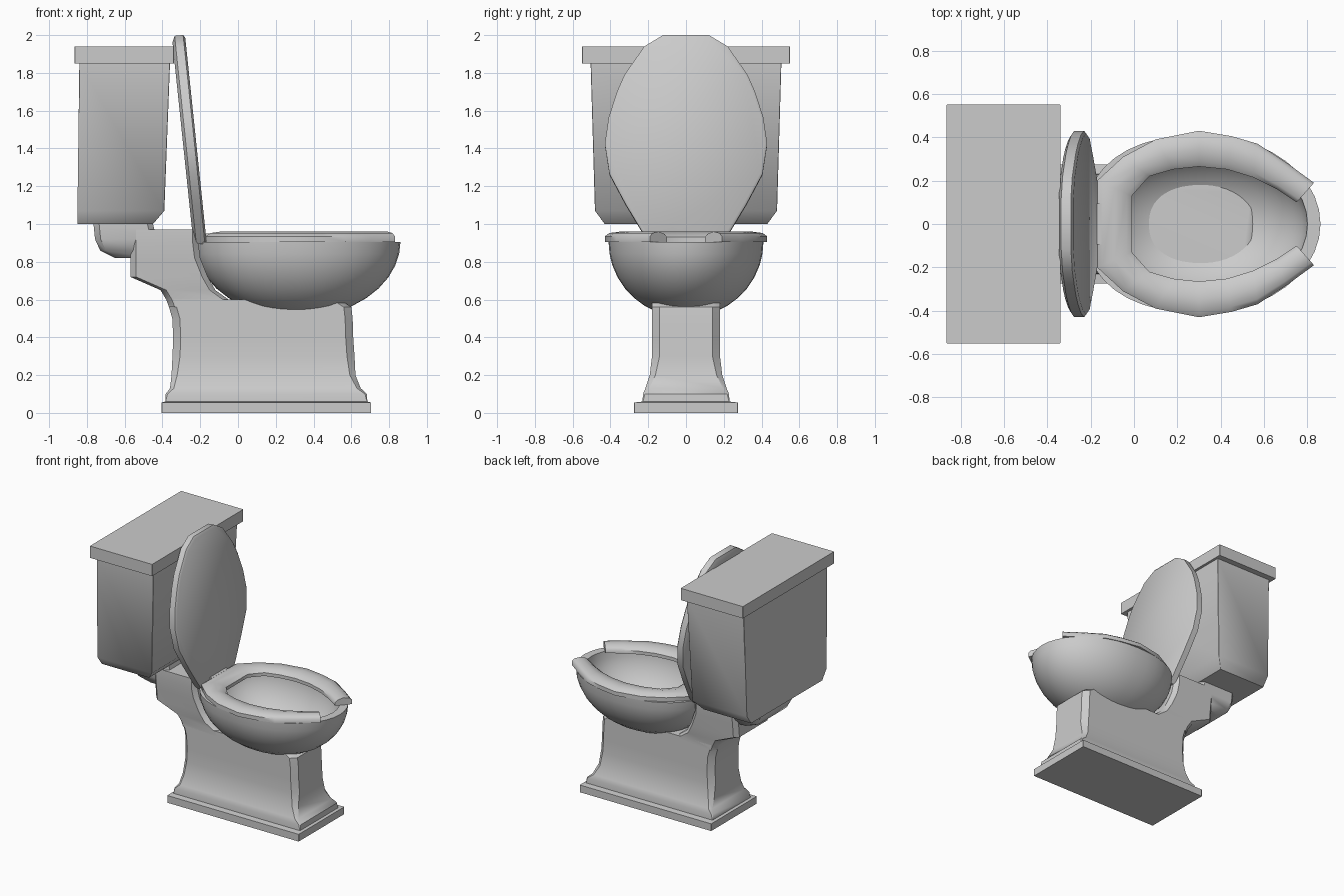
import bpy, bmesh, math
from mathutils import Vector

if "Cube" in bpy.data.objects:
    bpy.data.objects.remove(bpy.data.objects["Cube"])


def loft(name, rings, closed=True, angle=40):
    """Skin a list of equal-length rings and cap both ends."""
    bm = bmesh.new()
    vs = [[bm.verts.new(p) for p in r] for r in rings]
    n = len(rings[0])
    for a, b in zip(vs, vs[1:]):
        for i in range(n):
            j = (i + 1) % n
            bm.faces.new((a[i], a[j], b[j], b[i]))
    bm.faces.new(vs[0][::-1])
    bm.faces.new(vs[-1])
    bmesh.ops.recalc_face_normals(bm, faces=bm.faces)
    me = bpy.data.meshes.new(name)
    bm.to_mesh(me)
    bm.free()
    for p in me.polygons:
        p.use_smooth = True
    me.set_sharp_from_angle(angle=math.radians(angle))
    ob = bpy.data.objects.new(name, me)
    bpy.context.collection.objects.link(ob)
    return ob


def rect(z, x0, x1, h, c=0.0):
    """Horizontal rectangle with chamfered corners."""
    c = max(c, 0.002)
    half = [(x0, h - c), (x0 + c, h), (x1 - c, h), (x1, h - c)]
    return [(x, y, z) for x, y in half] + [(x, -y, z) for x, y in reversed(half)]


# cistern and its cover
loft("tank", [rect(*s) for s in [
    (1.0, -.85, -.45, .43), (1.07, -.85, -.39, .482), (1.85, -.84, -.36, .505)]])
loft("tank_cover", [rect(*s) for s in [
    (1.85, -.865, -.34, .55), (1.94, -.865, -.34, .55)]])

# foot and column
loft("pedestal", [rect(*s) for s in [
    (0, -.405, .705, .275), (.055, -.405, .705, .275), (.06, -.385, .685, .23),
    (.1, -.383, .682, .228, .01), (.13, -.36, .65, .215, .02),
    (.2, -.352, .622, .192, .03), (.3, -.347, .617, .18, .04),
    (.4, -.343, .61, .18, .04), (.5, -.348, .607, .18, .04),
    (.56, -.365, .6, .18, .04), (.6, -.38, .54, .18, .04)]])

# rear shelf joining bowl to tank
loft("neck", [rect(*s) for s in [
    (.56, -.365, -.01, .18, .03), (.6, -.38, -.05, .18, .03), (.65, -.41, -.12, .19, .03),
    (.72, -.57, -.16, .2, .03), (.82, -.57, -.2, .21, .03),
    (.9, -.57, -.21, .22, .03), (.97, -.57, -.21, .22, .03)]])
loft("inlet", [rect(*s) for s in [
    (.82, -.65, -.42, .17, .03), (.86, -.73, -.42, .2, .03),
    (.92, -.757, -.43, .22, .03), (1.0, -.765, -.45, .22, .03)]])


# hollow bowl: outer skin up to the rim, then inner skin back down
def oval(a, b, z, n=40):
    pts = []
    for i in range(n):
        t = 2 * math.pi * i / n
        c, s = math.cos(t), math.sin(t)
        e = .86 if c < 0 else 1.0
        pts.append((.315 + a * math.copysign(abs(c) ** e, c),
                    b * math.copysign(abs(s) ** e, s), z))
    return pts


steps = [math.radians(d) for d in (3, 12, 22, 32, 42, 52, 62, 72, 81, 90)]
outer = [oval(.545 * math.sin(t), .41 * math.sin(t), .905 - .4 * math.cos(t)) for t in steps]
inner = [oval(.485 * math.sin(t), .355 * math.sin(t), .905 - .355 * math.cos(t)) for t in steps]
loft("bowl", outer + inner[::-1])

# open-front seat: cross-section swept between outer and inner outlines
stations = [((-.17, .2), (-.01, .13)), ((-.05, .31), (.07, .22)), ((.1, .39), (.18, .252)),
            ((.3, .43), (.3, .265)), ((.45, .405), (.43, .252)), ((.57, .37), (.55, .215)),
            ((.7, .285), (.66, .16)), ((.83, .19), (.75, .10))]
section = [(0, .905), (0, .935), (.15, .952), (.5, .96), (.85, .947), (1, .93), (1, .905)]
path = [(Vector(o), Vector(i)) for o, i in stations]
flip = Vector((1, -1))
path = [(o * flip, i * flip) for o, i in reversed(path)] + path
rings = []
for o, i in path:
    rings.append([(*o.lerp(i, t), z) for t, z in section])
loft("seat", rings, angle=50)

# raised lid: egg outline given a thickness and leaned back
egg = [(0, .19), (.06, .23), (.21, .32), (.37, .405), (.53, .43), (.67, .41),
       (.81, .365), (.9, .325), (1.05, .22), (1.11, .12)]
egg = egg + [(s, -w) for s, w in reversed(egg)]
base, up, out = Vector((-.235, 0, .89)), Vector((-.104, 0, .995)), Vector((.995, 0, .104))
rings = []
for t, k in [(0, .94), (.015, 1), (.06, 1), (.07, .97)]:
    rings.append([base + up * (.55 + (s - .55) * k) + out * t + Vector((0, w * k, 0))
                  for s, w in egg])
loft("lid", rings)

# hinge block behind the seat
loft("hinge", [rect(.9, -.22, -.15, .095), rect(.95, -.22, -.15, .095)])
